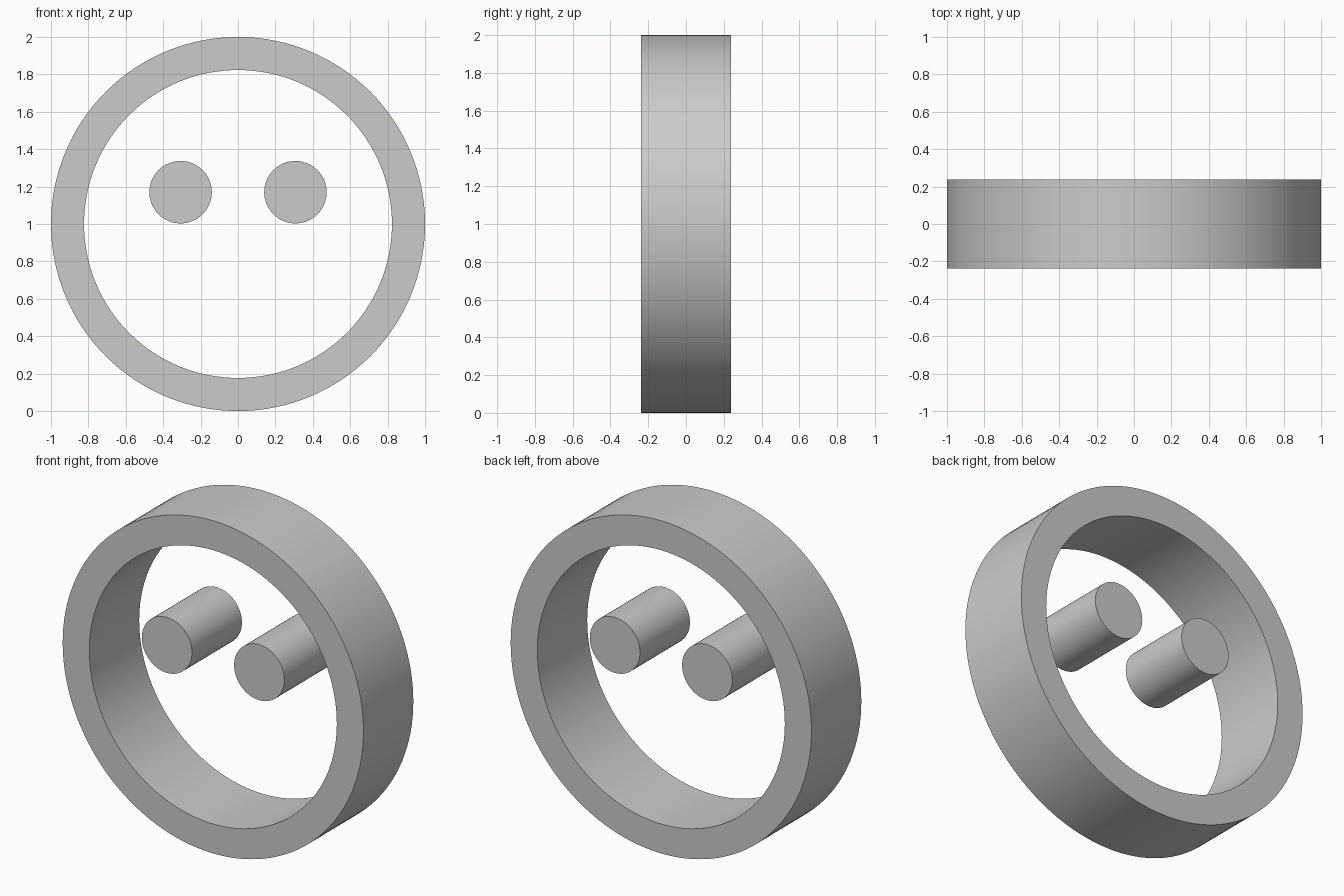
import bpy, bmesh
from math import radians, pi, cos, sin

if "Cube" in bpy.data.objects:
    bpy.data.objects.remove(bpy.data.objects["Cube"])

DEPTH = 0.474
SEGMENTS = 128


def smooth(obj):
    bpy.ops.object.select_all(action='DESELECT')
    obj.select_set(True)
    bpy.context.view_layer.objects.active = obj
    bpy.ops.object.shade_smooth_by_angle(angle=radians(30))


def face_ring(name, outer, inner, z):
    """Square-section ring facing -y, swept around its centre."""
    bm = bmesh.new()
    h = DEPTH / 2
    section = [(outer, -h), (outer, h), (inner, h), (inner, -h)]
    loops = []
    for i in range(SEGMENTS):
        a = 2 * pi * i / SEGMENTS
        loops.append([bm.verts.new((r * cos(a), y, r * sin(a))) for r, y in section])
    for i, cur in enumerate(loops):
        nxt = loops[(i + 1) % SEGMENTS]
        for j in range(4):
            k = (j + 1) % 4
            bm.faces.new((cur[j], cur[k], nxt[k], nxt[j]))
    bmesh.ops.recalc_face_normals(bm, faces=bm.faces)
    mesh = bpy.data.meshes.new(name)
    bm.to_mesh(mesh)
    bm.free()
    obj = bpy.data.objects.new(name, mesh)
    bpy.context.collection.objects.link(obj)
    obj.location.z = z
    smooth(obj)


def eye(name, x):
    bpy.ops.mesh.primitive_cylinder_add(vertices=64, radius=0.167, depth=DEPTH,
                                        location=(x, 0, 1.17),
                                        rotation=(radians(90), 0, 0))
    obj = bpy.context.object
    obj.name = name
    smooth(obj)


# Round outer rim
face_ring("outer_ring", 1.0, 0.823, 1.0)

# Pair of round pegs inside the rim
eye("left_eye", -0.307)
eye("right_eye", 0.307)
